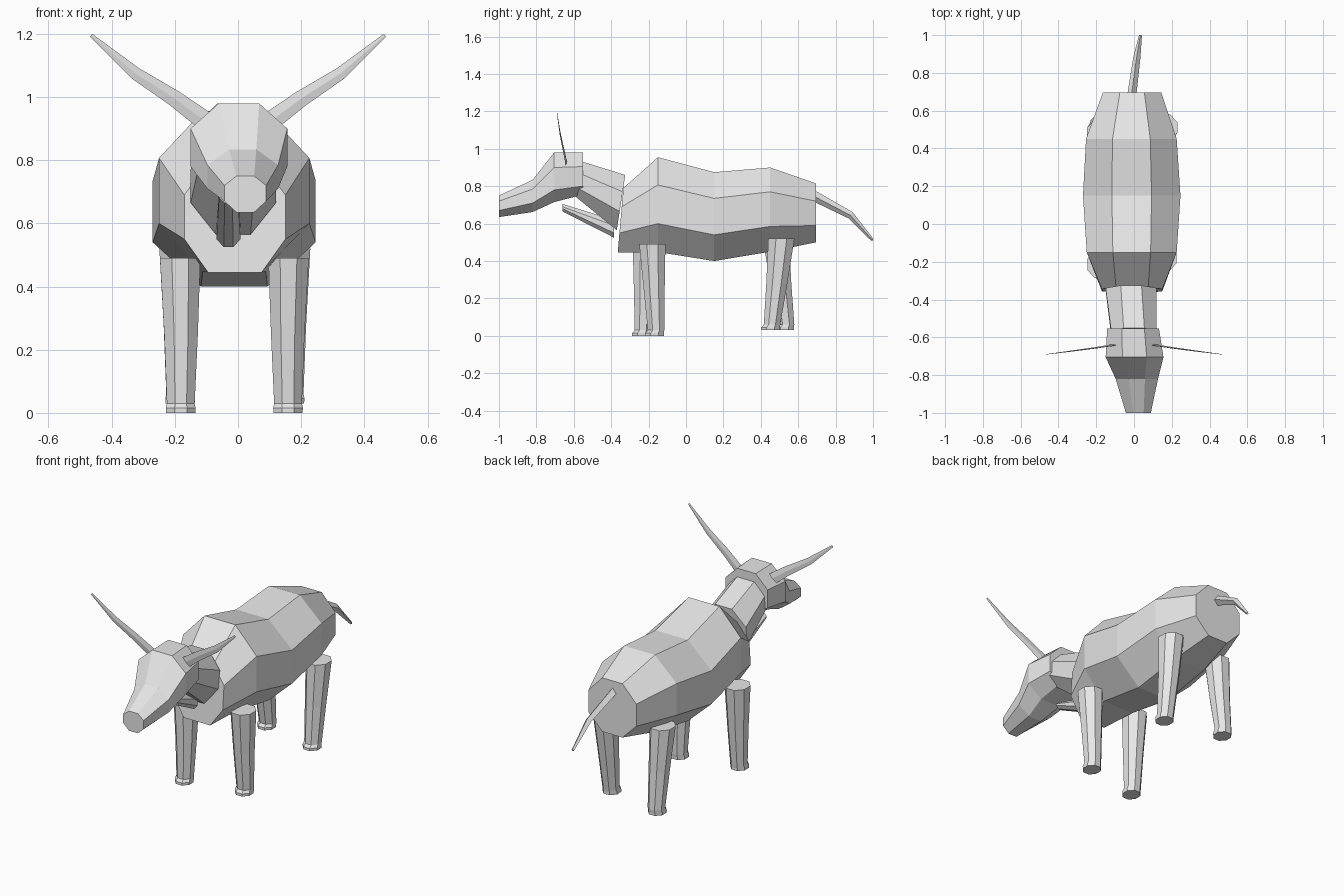
import bpy, bmesh, math
from mathutils import Vector

cube = bpy.data.objects.get("Cube")
if cube:
    bpy.data.objects.remove(cube, do_unlink=True)

hide = bpy.data.materials.new("pale grey")
hide.use_nodes = True
hide.diffuse_color = (0.8, 0.8, 0.8, 1)
hide.node_tree.nodes["Principled BSDF"].inputs["Base Color"].default_value = (0.8, 0.8, 0.8, 1)


def loft(name, rings):
    """Skin a list of equal-length rings and cap both ends."""
    bm = bmesh.new()
    loops = [[bm.verts.new(p) for p in ring] for ring in rings]
    n = len(loops[0])
    for a, b in zip(loops, loops[1:]):
        for i in range(n):
            j = (i + 1) % n
            bm.faces.new((a[i], a[j], b[j], b[i]))
    bm.faces.new(loops[0])
    bm.faces.new(loops[-1])
    bmesh.ops.recalc_face_normals(bm, faces=bm.faces)
    mesh = bpy.data.meshes.new(name)
    bm.to_mesh(mesh)
    bm.free()
    mesh.materials.append(hide)
    obj = bpy.data.objects.new(name, mesh)
    bpy.context.collection.objects.link(obj)
    return obj


def section(y, x, half, flat, zs, lean=0.0):
    """Eight-sided cross-section; zs run bottom, low side, high side, top."""
    b, lo, hi, t = zs
    pts = [(-flat, b), (flat, b), (half, lo), (half, hi),
           (flat, t), (-flat, t), (-half, hi), (-half, lo)]
    return [(x + px, y + lean * (pz - b) / (t - b), pz) for px, pz in pts]


def oval(centre, rx, ry, n=8):
    """Horizontal ring with flat sides."""
    k = 1 / math.cos(math.pi / n)
    return [(centre[0] + rx * k * math.cos((i + 0.5) * math.tau / n),
             centre[1] + ry * k * math.sin((i + 0.5) * math.tau / n),
             centre[2]) for i in range(n)]


def spike(name, path, u, v):
    """Diamond-section taper; path holds (point, half u, half v)."""
    u, v = Vector(u).normalized(), Vector(v).normalized()
    return loft(name, [[Vector(p) + u * a, Vector(p) + v * b,
                        Vector(p) - u * a, Vector(p) - v * b]
                       for p, a, b in path])


# Trunk
loft("body", [
    section(-0.365, -0.01, 0.16, 0.085, (0.445, 0.55, 0.69, 0.79), 0.03),
    section(-0.15, -0.012, 0.238, 0.1, (0.448, 0.6, 0.807, 0.955)),
    section(0.15, -0.012, 0.258, 0.105, (0.4, 0.54, 0.735, 0.875)),
    section(0.45, -0.014, 0.24, 0.1, (0.45, 0.585, 0.77, 0.9)),
    section(0.695, -0.01, 0.155, 0.065, (0.5, 0.59, 0.72, 0.815)),
])

# Neck and the fold of skin beneath it
loft("neck", [
    section(-0.61, 0.0, 0.12, 0.055, (0.76, 0.8, 0.87, 0.93), 0.06),
    section(-0.37, -0.015, 0.135, 0.055, (0.565, 0.665, 0.77, 0.86), 0.045),
])
loft("dewlap", [
    section(-0.66, -0.03, 0.03, 0.012, (0.665, 0.68, 0.69, 0.705)),
    section(-0.385, -0.03, 0.038, 0.015, (0.525, 0.55, 0.59, 0.62)),
])

# Head, tapering to the muzzle
loft("head", [
    section(-1.0, 0.023, 0.066, 0.028, (0.635, 0.67, 0.72, 0.75)),
    section(-0.82, 0.015, 0.112, 0.043, (0.662, 0.71, 0.785, 0.834)),
    section(-0.705, 0.003, 0.153, 0.064, (0.715, 0.78, 0.9, 0.98)),
    section(-0.552, -0.005, 0.137, 0.06, (0.755, 0.8, 0.905, 0.98)),
])

# Horns, flattened front to back
for side, s in (("left", 1), ("right", -1)):
    spike(side + "_horn", [
        ((s * 0.085, -0.637, 0.91), 0.032, 0.005),
        ((s * 0.2, -0.655, 0.995), 0.026, 0.004),
        ((s * 0.325, -0.672, 1.075), 0.02, 0.003),
        ((s * 0.465, -0.69, 1.195), 0.006, 0.001),
    ], (-s * 0.6, 0, 0.8), (0, 1, 0))

# Tail
spike("tail", [
    ((-0.012, 0.68, 0.75), 0.024, 0.028),
    ((0.015, 0.88, 0.645), 0.019, 0.02),
    ((0.034, 0.998, 0.512), 0.008, 0.008),
], (1, -0.1, 0), (0, 0.5, 0.85))


def leg(name, x, y_top, y_foot, top, floor):
    """Tapered leg with a slightly flared hoof reaching forward."""
    foot_x = x * 0.99
    loft(name, [
        oval((x, y_top, top), 0.064, 0.07),
        oval((x * 0.985, (y_top + y_foot) / 2, (top + floor) / 2), 0.053, 0.056),
        oval((foot_x, y_foot, floor + 0.03), 0.044, 0.044),
        oval((foot_x, y_foot - 0.008, floor + 0.015), 0.047, 0.05),
        oval((foot_x, y_foot - 0.008, floor), 0.046, 0.05),
    ])


leg("front_left_leg", 0.16, -0.18, -0.16, 0.49, 0.0)
leg("front_right_leg", -0.183, -0.215, -0.23, 0.49, 0.0)
leg("hind_left_leg", 0.165, 0.51, 0.46, 0.52, 0.03)
leg("hind_right_leg", -0.185, 0.48, 0.535, 0.52, 0.03)
